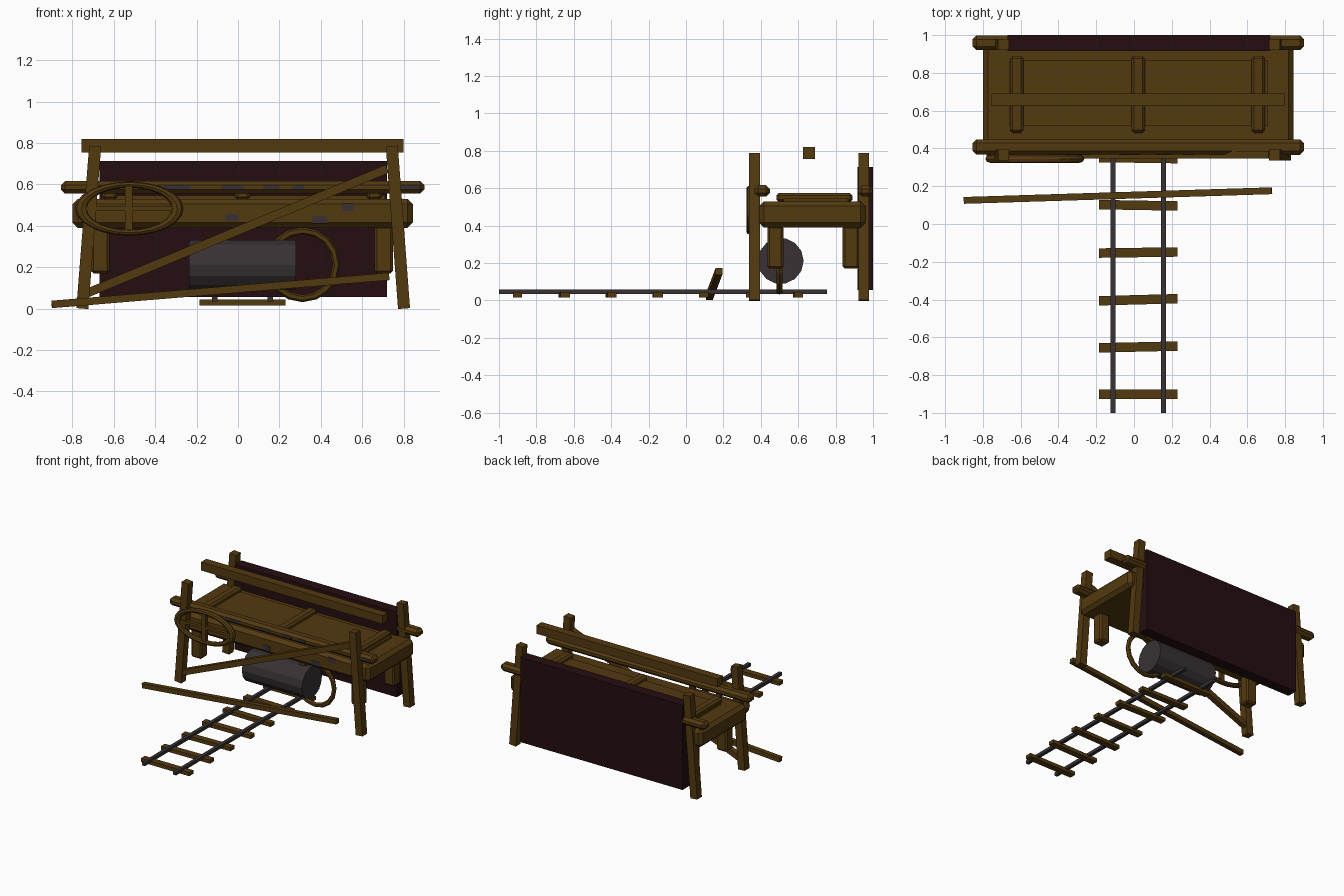
import bpy, bmesh, math
from mathutils import Vector, Matrix

if "Cube" in bpy.data.objects:
    bpy.data.objects.remove(bpy.data.objects["Cube"])


def material(name, rgb):
    m = bpy.data.materials.new(name)
    m.diffuse_color = (*rgb, 1)
    m.use_nodes = True
    m.node_tree.nodes["Principled BSDF"].inputs["Base Color"].default_value = m.diffuse_color
    return m


WOOD = material("brown wood", (0.088, 0.042, 0.005))
DARK = material("dark red panel", (0.018, 0.004, 0.005))
METAL = material("grey metal", (0.040, 0.031, 0.035))


def finish(name, bm, mat):
    bmesh.ops.recalc_face_normals(bm, faces=bm.faces)
    me = bpy.data.meshes.new(name)
    bm.to_mesh(me)
    bm.free()
    me.materials.append(mat)
    ob = bpy.data.objects.new(name, me)
    bpy.context.collection.objects.link(ob)
    return ob


def box(name, x, y, z, mat=WOOD, bevel=0, yaw=0):
    """Box from (min, max) ranges, with optional chamfer."""
    bm = bmesh.new()
    bmesh.ops.create_cube(bm, size=1)
    size = Vector((x[1] - x[0], y[1] - y[0], z[1] - z[0]))
    mid = Vector((sum(x), sum(y), sum(z))) / 2
    bmesh.ops.scale(bm, vec=size, verts=bm.verts)
    if bevel:
        bmesh.ops.bevel(bm, geom=bm.edges[:], offset=bevel, segments=1, affect='EDGES')
    bm.transform(Matrix.Translation(mid) @ Matrix.Rotation(yaw, 4, 'Z'))
    return finish(name, bm, mat)


def beam(name, a, b, width, height, mat=WOOD):
    """Straight timber from a to b; width is across the beam in y."""
    a, b = Vector(a), Vector(b)
    d = (b - a).normalized()
    side = d.cross(Vector((0, 1, 0))).normalized()
    dep = side.cross(d)
    bm = bmesh.new()
    bmesh.ops.create_cube(bm, size=1)
    m = Matrix((d * (b - a).length, dep * width, side * height)).transposed().to_4x4()
    bm.transform(Matrix.Translation((a + b) / 2) @ m)
    return finish(name, bm, mat)


def ring(name, centre, major, minor, scale, segs, sides):
    """Hoop standing in the xz plane."""
    bm = bmesh.new()
    loops = []
    for i in range(segs):
        t = 2 * math.pi * i / segs
        loop = []
        for j in range(sides):
            p = 2 * math.pi * j / sides
            r = major + minor * math.cos(p)
            loop.append(bm.verts.new((centre[0] + r * math.cos(t) * scale[0],
                                      centre[1] + minor * math.sin(p) * scale[1],
                                      centre[2] + r * math.sin(t) * scale[2])))
        loops.append(loop)
    for i in range(segs):
        for j in range(sides):
            k, l = (i + 1) % segs, (j + 1) % sides
            bm.faces.new((loops[i][j], loops[k][j], loops[k][l], loops[i][l]))
    return finish(name, bm, WOOD)


# leaning corner posts
for label, y in (("front", 0.366), ("back", 0.95)):
    beam(label + "_left_post", (-0.752, y, 0), (-0.69, y, 0.785), 0.058, 0.058)
    beam(label + "_right_post", (0.802, y, 0), (0.743, y, 0.785), 0.058, 0.058)

# side rails and ridge beam
box("front_rail", (-0.855, 0.90), (0.367, 0.448), (0.555, 0.616), bevel=0.02)
box("back_rail", (-0.855, 0.90), (0.92, 0.998), (0.555, 0.616), bevel=0.02)
box("ridge_beam", (-0.755, 0.80), (0.625, 0.69), (0.755, 0.82))

# back board
box("back_board", (-0.67, 0.72), (0.917, 1.0), (0.055, 0.712), DARK)

# bed with raised lid and slats
box("bed", (-0.80, 0.845), (0.39, 0.96), (0.39, 0.53), bevel=0.026)
box("bed_lid", (-0.66, 0.71), (0.52, 0.865), (0.52, 0.545))
for i, x in enumerate((-0.62, 0.022, 0.658)):
    box(f"bed_slat_{i + 1}", (x - 0.036, x + 0.036), (0.483, 0.89), (0.525, 0.575), bevel=0.014)

# bed legs
for lx, x in (("left", (-0.71, -0.62)), ("right", (0.66, 0.748))):
    for ly, y in (("front", (0.435, 0.52)), ("back", (0.838, 0.925))):
        box(f"{ly}_{lx}_bed_leg", x, y, (0.17, 0.40), bevel=0.012)

# diagonal brace and loose plank
beam("diagonal_brace", (-0.74, 0.366, 0.07), (0.72, 0.366, 0.675), 0.04, 0.042)
beam("loose_plank", (-0.90, 0.125, 0.02), (0.73, 0.176, 0.155), 0.036, 0.036)

# oval spoked wheel and thin hoop
ring("oval_wheel_rim", (-0.525, 0.345, 0.483), 0.232, 0.03, (1, 0.75, 0.5), 24, 8)
box("wheel_upright_spoke", (-0.545, -0.51), (0.332, 0.358), (0.375, 0.59))
box("wheel_cross_spoke", (-0.745, -0.305), (0.332, 0.358), (0.472, 0.493))
ring("barrel_hoop", (0.312, 0.50, 0.212), 0.163, 0.018, (1, 1, 1), 16, 6)

# barrel lying along x
bm = bmesh.new()
bmesh.ops.create_cone(bm, cap_ends=True, segments=14, radius1=0.123, radius2=0.123, depth=0.515)
bm.transform(Matrix.Translation((0.022, 0.506, 0.211)) @ Matrix.Rotation(math.pi / 2, 4, 'Y'))
finish("barrel", bm, METAL)

# rail track with slightly crooked ties
for label, x in (("left", -0.112), ("right", 0.156)):
    box(label + "_track", (x - 0.013, x + 0.013), (-1.0, 0.755), (0.034, 0.058), METAL)
for i in range(7):
    box(f"track_tie_{i + 1}", (-0.185, 0.23), (-0.926 + 0.25 * i, -0.876 + 0.25 * i),
        (0.016, 0.044), yaw=math.radians((0, 1.3, 1.5, 0.8, -1, -0.8, 0.6)[i]))

# thin worn patches on the front rail and bed apron
for i, (x0, x1) in enumerate(((-0.36, -0.23), (-0.08, 0.03), (0.12, 0.2), (0.26, 0.32), (0.76, 0.88))):
    box(f"rail_patch_{i + 1}", (x0, x1), (0.365, 0.37), (0.575, 0.597), METAL)
for i, (x0, x1, z) in enumerate(((-0.06, 0.0, 0.44), (0.36, 0.43, 0.43), (0.5, 0.56, 0.49))):
    box(f"apron_patch_{i + 1}", (x0, x1), (0.388, 0.393), (z - 0.018, z + 0.018), METAL)
